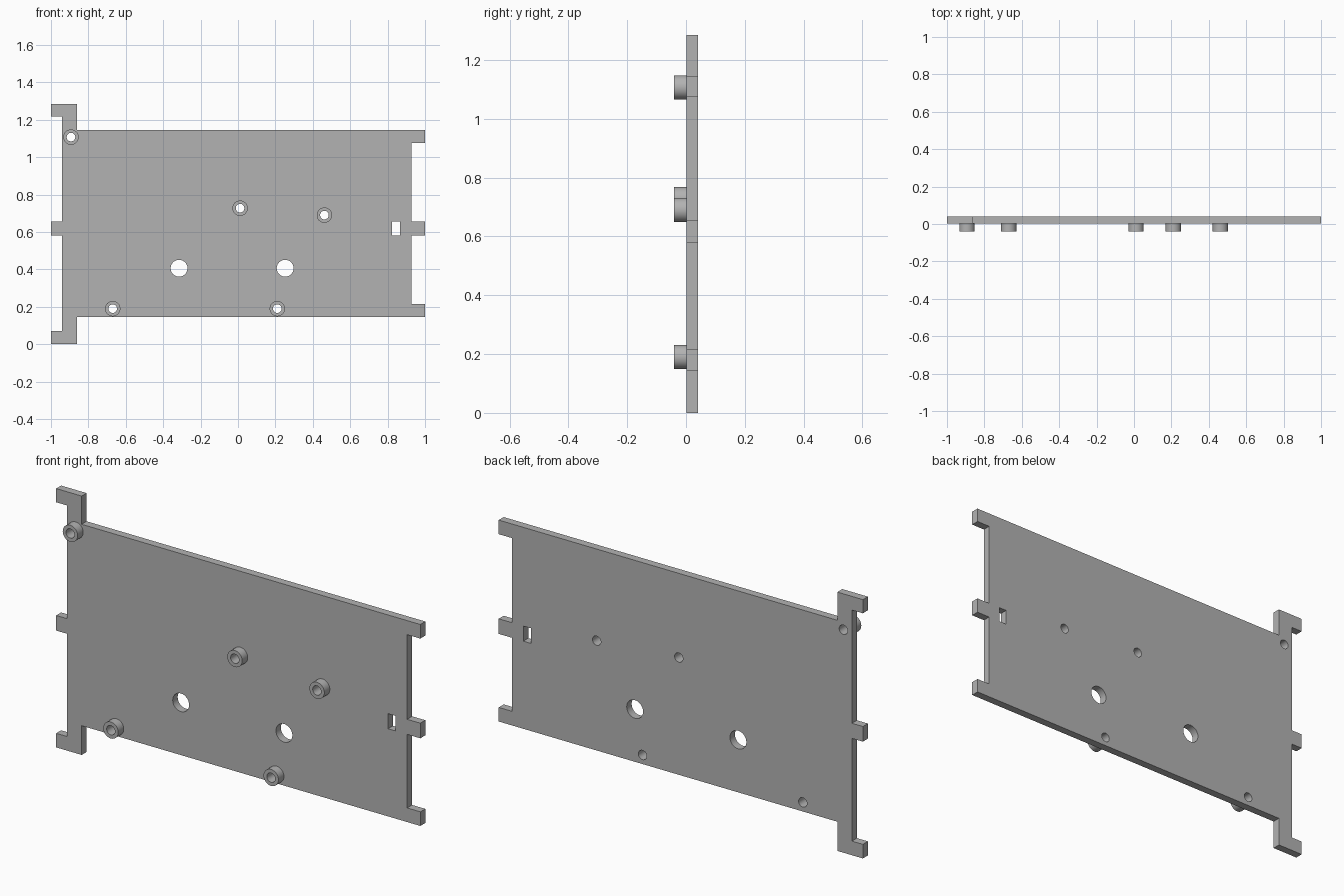
import bpy
import bmesh
import math
from mathutils import Matrix

cube = bpy.data.objects.get("Cube")
if cube:
    bpy.data.objects.remove(cube, do_unlink=True)

PLATE_FRONT, PLATE_BACK, POST_FRONT = 0.002, 0.041, -0.041
POST_RADIUS, BORE_RADIUS, HOLE_RADIUS = 0.041, 0.023, 0.045
SIDES = 48

grey = bpy.data.materials.new("grey")
grey.use_nodes = True
colour = (0.45, 0.45, 0.45, 1)
grey.diffuse_color = colour
grey.node_tree.nodes["Principled BSDF"].inputs["Base Color"].default_value = colour


def make_object(name, bm):
    bmesh.ops.recalc_face_normals(bm, faces=bm.faces[:])
    mesh = bpy.data.meshes.new(name)
    bm.to_mesh(mesh)
    bm.free()
    mesh.materials.append(grey)
    obj = bpy.data.objects.new(name, mesh)
    bpy.context.collection.objects.link(obj)
    return obj


def prism(name, outline, front, back):
    """Extrude an x-z outline from front to back."""
    bm = bmesh.new()
    face = bm.faces.new([bm.verts.new((x, front, z)) for x, z in outline])
    result = bmesh.ops.extrude_face_region(bm, geom=[face])
    verts = [v for v in result["geom"] if isinstance(v, bmesh.types.BMVert)]
    bmesh.ops.translate(bm, verts=verts, vec=(0, back - front, 0))
    return make_object(name, bm)


def circle(x, z, radius):
    steps = [2 * math.pi * i / SIDES for i in range(SIDES)]
    return [(x + radius * math.cos(a), z + radius * math.sin(a)) for a in steps]


def smooth(obj):
    bpy.ops.object.select_all(action="DESELECT")
    obj.select_set(True)
    bpy.context.view_layer.objects.active = obj
    bpy.ops.object.shade_smooth_by_angle(angle=math.radians(30))


def cut(target, cutters):
    for cutter in cutters:
        mod = target.modifiers.new("cut", "BOOLEAN")
        mod.operation, mod.solver, mod.object = "DIFFERENCE", "EXACT", cutter
        bpy.context.view_layer.objects.active = target
        bpy.ops.object.modifier_apply(modifier=mod.name)
        bpy.data.objects.remove(cutter, do_unlink=True)


# Panel outline with edge tabs and two hooked corners
right_edge = [(1, 0.145), (1, 0.215), (0.928, 0.215), (0.928, 0.58), (1, 0.58),
              (1, 0.655), (0.928, 0.655), (0.928, 1.075), (1, 1.075), (1, 1.145)]
top_hook = [(-0.86, 1.145), (-0.86, 1.285), (-1, 1.285), (-1, 1.217), (-0.94, 1.217)]
left_tab = [(-0.94, 0.655), (-1, 0.655), (-1, 0.58), (-0.94, 0.58)]
bottom_hook = [(-0.94, 0.07), (-1, 0.07), (-1, 0), (-0.86, 0), (-0.86, 0.145)]
panel = prism("panel", right_edge + top_hook + left_tab + bottom_hook,
              PLATE_FRONT, PLATE_BACK)

# Openings: two large holes, a slot and the screw bores
posts = [(-0.893, 1.107), (0.011, 0.727), (0.462, 0.69), (-0.67, 0.19), (0.21, 0.19)]
openings = [circle(x, 0.406, HOLE_RADIUS) for x in (-0.315, 0.252)]
openings += [circle(x, z, BORE_RADIUS) for x, z in posts]
openings.append([(0.823, 0.58), (0.865, 0.58), (0.865, 0.655), (0.823, 0.655)])
cut(panel, [prism("cutter", o, -0.1, 0.1) for o in openings])
smooth(panel)

# Hollow standoffs on the front
for i, (x, z) in enumerate(posts):
    bm = bmesh.new()
    profile = [(BORE_RADIUS, POST_FRONT), (POST_RADIUS, POST_FRONT),
               (POST_RADIUS, PLATE_FRONT), (BORE_RADIUS, PLATE_FRONT)]
    ring = [bm.verts.new((r, y, 0)) for r, y in profile]
    edges = [bm.edges.new((ring[k], ring[(k + 1) % 4])) for k in range(4)]
    bmesh.ops.spin(bm, geom=ring + edges, cent=(0, 0, 0), axis=(0, 1, 0),
                   angle=2 * math.pi, steps=SIDES, use_merge=True)
    bmesh.ops.remove_doubles(bm, verts=bm.verts[:], dist=0.0001)
    bmesh.ops.transform(bm, matrix=Matrix.Translation((x, 0, z)), verts=bm.verts[:])
    smooth(make_object(f"standoff_{i + 1}", bm))
